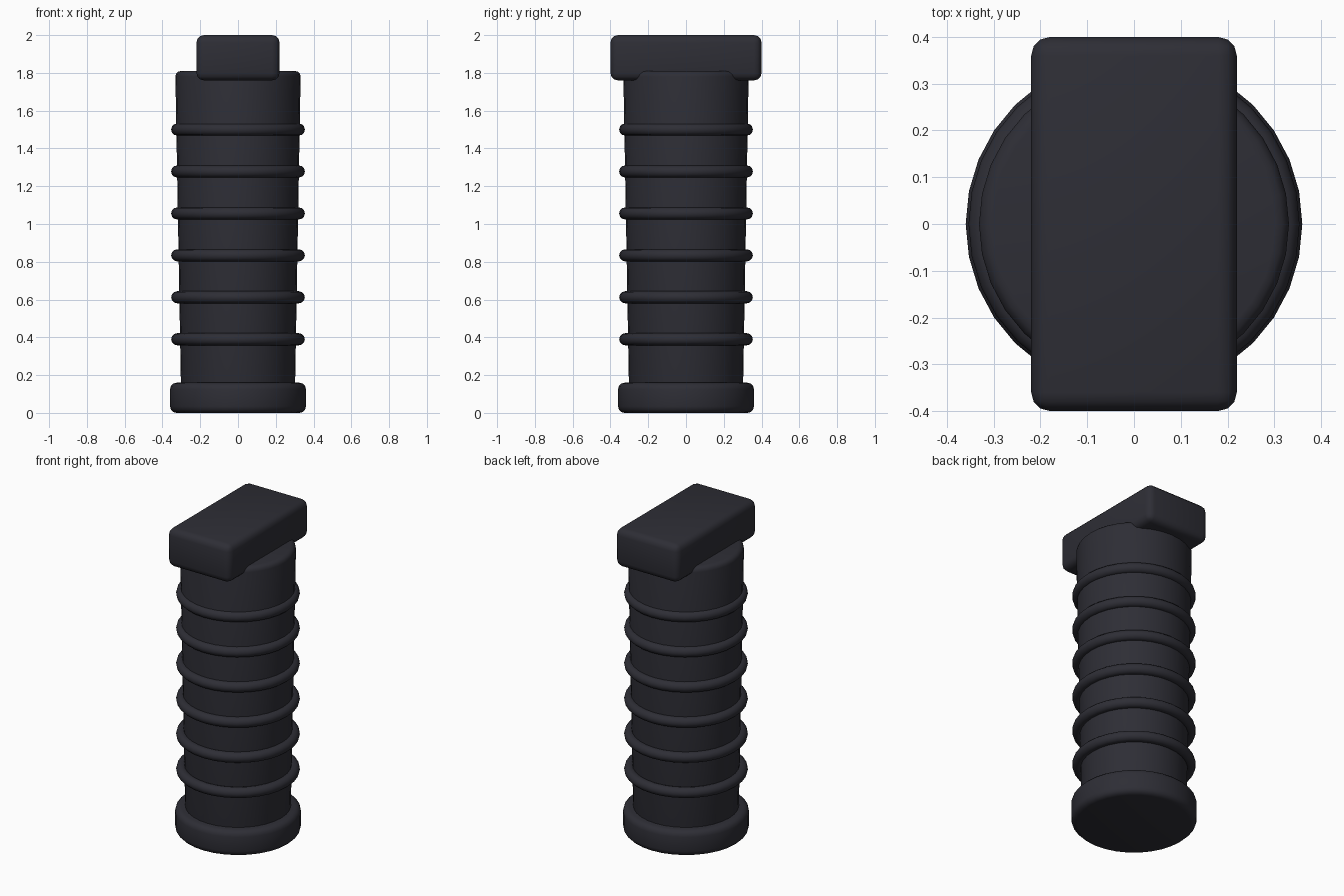
import bpy
import math

cube = bpy.data.objects.get("Cube")
if cube:
    bpy.data.objects.remove(cube, do_unlink=True)

# One charcoal rubber colour
rubber = bpy.data.materials.new("charcoal rubber")
rubber.use_nodes = True
colour = (0.027, 0.027, 0.036, 1)
rubber.diffuse_color = colour
rubber.node_tree.nodes["Principled BSDF"].inputs["Base Color"].default_value = colour


def finish(name, bevel=0, segments=3):
    """Name, colour, bevel and smooth the active object."""
    obj = bpy.context.object
    obj.name = name
    obj.data.materials.append(rubber)
    if bevel:
        mod = obj.modifiers.new("Rounded edges", "BEVEL")
        mod.width = bevel
        mod.segments = segments
        mod.limit_method = "ANGLE"
        mod.angle_limit = math.radians(40)
        bpy.ops.object.modifier_apply(modifier=mod.name)
    bpy.ops.object.shade_smooth_by_angle(angle=math.radians(35))
    return obj


def tapered_cylinder(name, r_bottom, r_top, z_bottom, z_top, bevel):
    bpy.ops.mesh.primitive_cone_add(
        vertices=32, radius1=r_bottom, radius2=r_top, depth=z_top - z_bottom,
        location=(0, 0, (z_bottom + z_top) / 2), rotation=(0, 0, math.pi / 2))
    return finish(name, bevel)


# Grip core, slightly wider at the top
tapered_cylinder("grip_body", 0.30, 0.332, 0.02, 1.81, 0.03)

# Rounded foot cap
tapered_cylinder("base_cap", 0.36, 0.36, 0, 0.16, 0.035)

# Raised finger rings
for i in range(6):
    bpy.ops.mesh.primitive_torus_add(
        major_segments=32, minor_segments=12, major_radius=0.322,
        minor_radius=0.032, location=(0, 0, 0.39 + i * 0.222))
    finish(f"grip_ring_{i + 1}")

# Mounting block across the top
bpy.ops.mesh.primitive_cube_add(size=1, location=(0, 0, 1.88))
bpy.context.object.scale = (0.44, 0.80, 0.24)
bpy.ops.object.transform_apply(location=False, rotation=False, scale=True)
finish("mount_block", 0.04)
